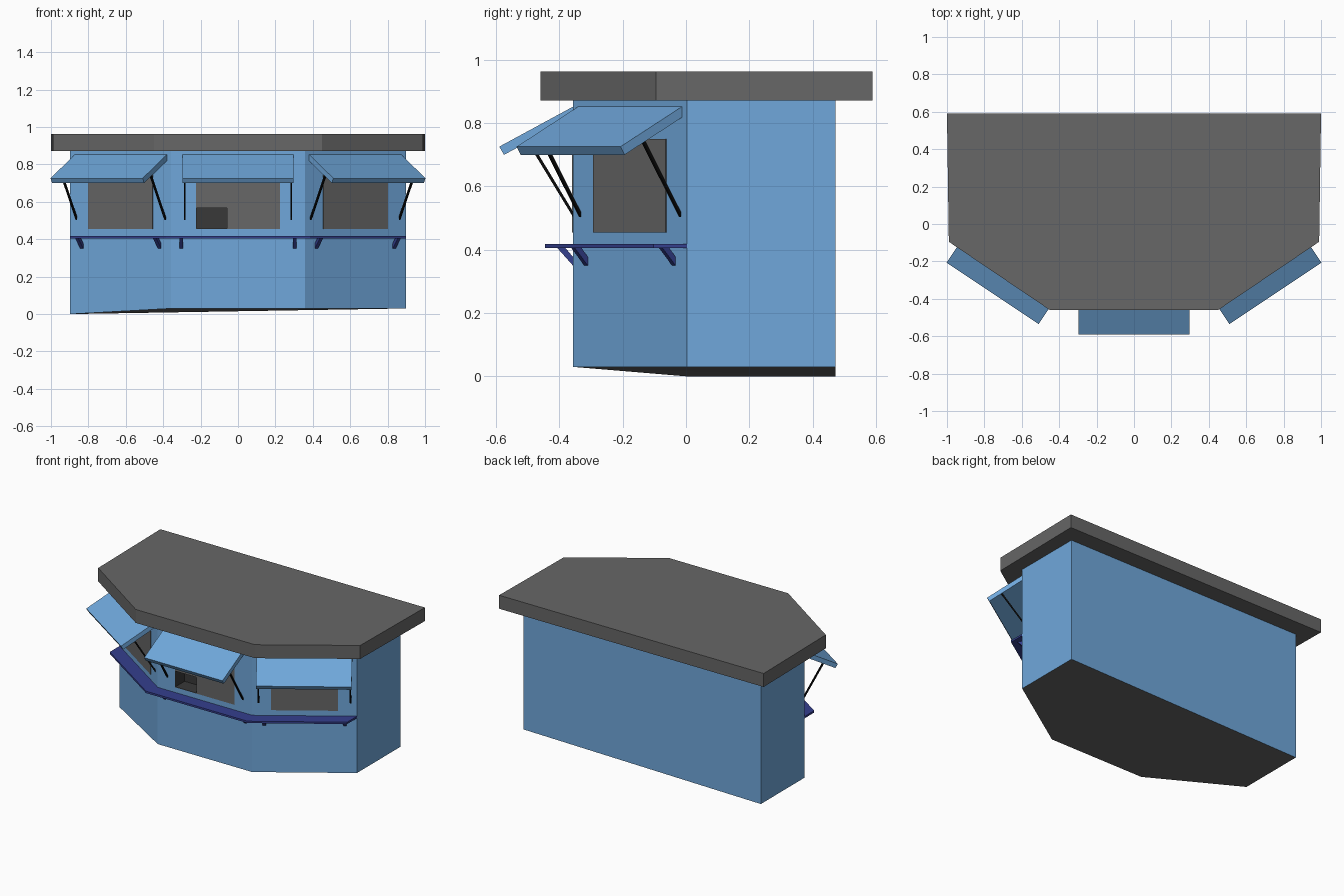
import bpy, bmesh, math
from mathutils import Matrix, Vector

if "Cube" in bpy.data.objects:
    bpy.data.objects.remove(bpy.data.objects["Cube"])


def material(name, r, g, b):
    m = bpy.data.materials.new(name)
    m.diffuse_color = (r, g, b, 1)
    m.use_nodes = True
    m.node_tree.nodes["Principled BSDF"].inputs["Base Color"].default_value = m.diffuse_color
    return m


BLUE = material("wall_blue", 0.16, 0.39, 0.71)
GREY = material("roof_grey", 0.135, 0.135, 0.135)
NAVY = material("counter_navy", 0.035, 0.05, 0.27)
DARK = material("niche_dark", 0.04, 0.04, 0.04)
BLACK = material("strut_black", 0.003, 0.003, 0.003)


def prism(name, pts, vec, mat, frame=Matrix()):
    """Sweep a flat polygon along a vector into a closed solid."""
    bm = bmesh.new()
    face = bm.faces.new([bm.verts.new(p) for p in pts])
    top = bmesh.ops.extrude_face_region(bm, geom=[face], use_keep_orig=True)
    bmesh.ops.translate(bm, vec=Vector(vec),
                        verts=[g for g in top["geom"] if isinstance(g, bmesh.types.BMVert)])
    bmesh.ops.recalc_face_normals(bm, faces=bm.faces)
    bm.transform(frame)
    mesh = bpy.data.meshes.new(name)
    bm.to_mesh(mesh)
    bm.free()
    mesh.materials.append(mat)
    obj = bpy.data.objects.new(name, mesh)
    bpy.context.collection.objects.link(obj)
    return obj


def mirrored(half, z):
    """Complete a symmetric outline from its right half."""
    return [(x, y, z) for x, y in half] + [(-x, y, z) for x, y in reversed(half)]


# Kiosk body: the floor dips to the ground along the left wall
body = prism("body", mirrored([(0.357, -0.357), (0.897, 0.003), (0.897, 0.473)], 0.03),
             (0, 0, 0.85), BLUE)
body.data.materials.append(GREY)
bm = bmesh.new()
bm.from_mesh(body.data)
floor = min(bm.faces, key=lambda f: f.calc_center_median().z)
floor.material_index = 1
for v in floor.verts:
    if v.co.x < -0.8:
        v.co.z = 0
bmesh.ops.triangulate(bm, faces=[floor])
bm.to_mesh(body.data)
bm.free()

# Overhanging roof slab
prism("roof", mirrored([(0.45, -0.46), (0.99, -0.095), (1.0, 0.59)], 0.872),
      (0, 0, 0.092), GREY)

# Counter shelf wrapping the three front walls
prism("counter", mirrored([(0.384, -0.445), (0.897, -0.103), (0.897, 0.003), (0.357, -0.357)], 0.405),
      (0, 0, 0.013), NAVY)

# Each front wall has a local frame: x along the wall, -y outward
ANGLE = math.atan2(0.36, 0.54)
WALLS = [("front", (0, -0.357), 0, 0.225, 0.303),
         ("right", (0.627, -0.177), ANGLE, 0.207, 0.25),
         ("left", (-0.627, -0.177), -ANGLE, 0.207, 0.25)]

for side, (cx, cy), angle, win, brk in WALLS:
    frame = Matrix.Translation((cx, cy, 0)) @ Matrix.Rotation(angle, 4, 'Z')

    # Window panel
    window = prism(side + "_window",
                   [(-win, 0.01, 0.455), (win, 0.01, 0.455), (win, 0.01, 0.75), (-win, 0.01, 0.75)],
                   (0, -0.013, 0), GREY, frame)
    if side == "front":
        front_window = window

    # Propped-up shutter
    prism(side + "_shutter",
          [(-0.296, 0.005, 0.855), (-0.296, -0.233, 0.726),
           (-0.296, -0.218, 0.70), (-0.296, 0.02, 0.829)],
          (0.592, 0, 0), BLUE, frame)

    for s, label in ((-1, "a"), (1, "b")):
        # Shutter strut
        prism(f"{side}_strut_{label}",
              [(s * 0.285 - 0.005, 0.004, 0.497), (s * 0.285 - 0.005, 0.004, 0.514),
               (s * 0.285 - 0.005, -0.142, 0.756), (s * 0.285 - 0.005, -0.147, 0.745)],
              (0.01, 0, 0), BLACK, frame)
        # Counter bracket
        x = s * brk - 0.01
        prism(f"{side}_bracket_{label}",
              [(x, 0, 0.35), (x, 0, 0.377), (x, -0.024, 0.406), (x, -0.05, 0.406)],
              (0.02, 0, 0), NAVY, frame)

# Dark serving niche cut into the front window
cutter = prism("niche_cutter",
               [(-0.222, -0.40, 0.458), (-0.06, -0.40, 0.458),
                (-0.06, -0.40, 0.566), (-0.222, -0.40, 0.566)],
               (0, 0.14, 0), DARK)
cutter.hide_render = True
cutter.display_type = 'WIRE'
for obj in (body, front_window):
    cut = obj.modifiers.new("niche", 'BOOLEAN')
    cut.operation = 'DIFFERENCE'
    cut.solver = 'EXACT'
    cut.material_mode = 'TRANSFER'
    cut.object = cutter
